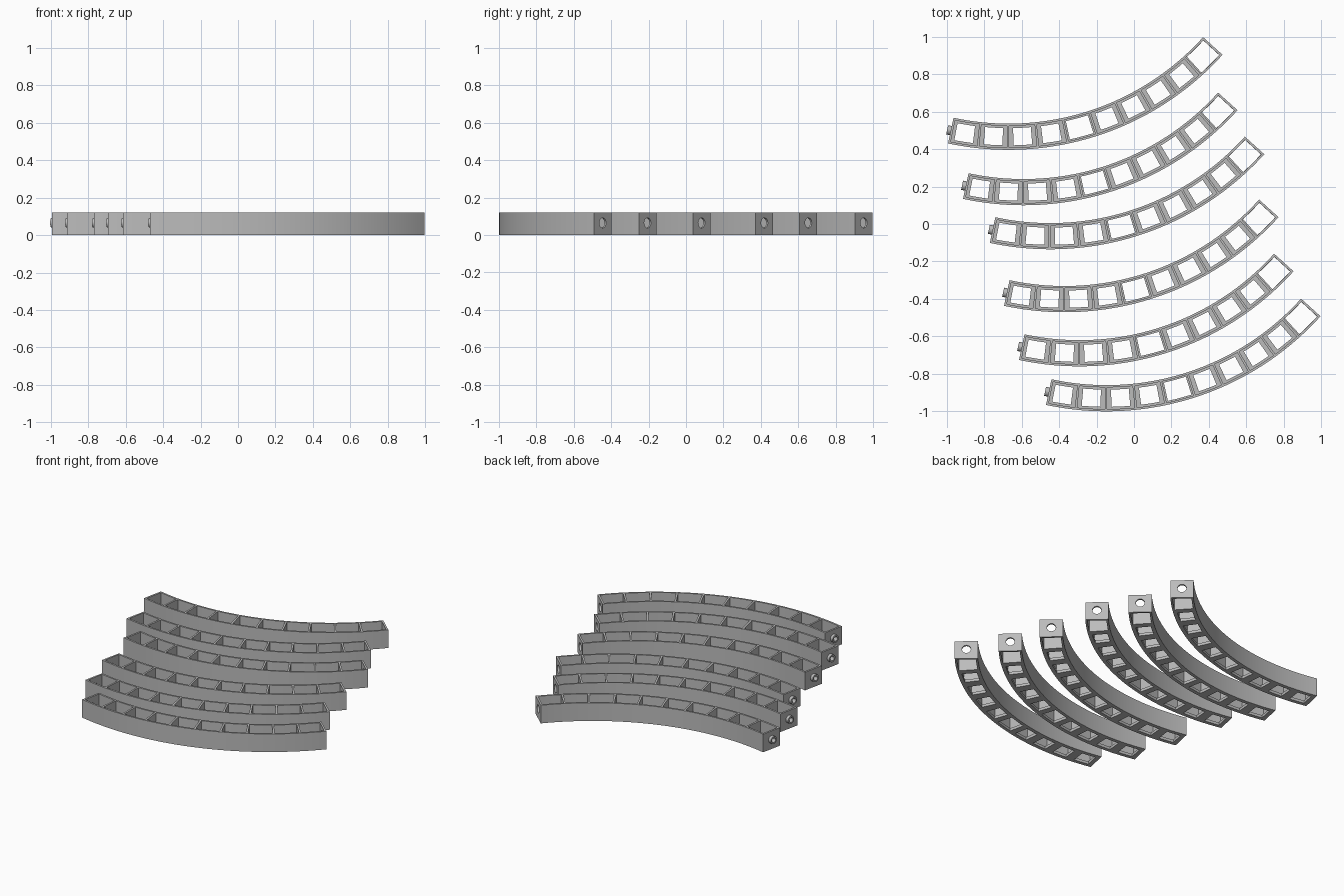
import bpy, bmesh
from math import radians, sin, cos, pi
from mathutils import Matrix, Vector

if "Cube" in bpy.data.objects:
    bpy.data.objects.remove(bpy.data.objects["Cube"])

R_IN, R_OUT, HEIGHT = 1.40, 1.54, 0.12
START, CELL, CELLS = -12.1, 6.0, 10
END = START + CELL * CELLS
R_MID = (R_IN + R_OUT) / 2
WALL, FLOOR = 0.012, 0.018
PLUG_Z = 0.065

grey = bpy.data.materials.new("plain grey")
grey.use_nodes = True
grey.diffuse_color = (0.5, 0.5, 0.5, 1)
grey.node_tree.nodes["Principled BSDF"].inputs["Base Color"].default_value = (0.5, 0.5, 0.5, 1)


def polar(radius, degrees, z):
    a = radians(degrees)
    return Vector((radius * sin(a), -radius * cos(a), z))


def arc_block(bm, a0, a1, r0, r1, z0, z1, steps):
    """Solid curved block between two angles, radii and heights."""
    rings = []
    for i in range(steps + 1):
        a = a0 + (a1 - a0) * i / steps
        rings.append([bm.verts.new(polar(r, a, z))
                      for r, z in ((r0, z0), (r1, z0), (r1, z1), (r0, z1))])
    for p, q in zip(rings, rings[1:]):
        for k in range(4):
            n = (k + 1) % 4
            bm.faces.new((p[k], p[n], q[n], q[k]))
    bm.faces.new(rings[0][::-1])
    bm.faces.new(rings[-1])


def peg(bm, degrees, radius, inward, outward):
    """Cylinder along the strip, reaching from its start towards both sides."""
    along = Matrix.Rotation(radians(degrees), 4, "Z") @ Matrix.Rotation(pi / 2, 4, "Y")
    shift = Matrix.Translation((0, 0, (outward - inward) / 2))
    bmesh.ops.create_cone(bm, cap_ends=True, segments=24, radius1=radius, radius2=radius,
                          depth=inward + outward,
                          matrix=Matrix.Translation(polar(R_MID, degrees, PLUG_Z)) @ along @ shift)


def make_object(name, bm):
    bmesh.ops.recalc_face_normals(bm, faces=bm.faces)
    mesh = bpy.data.meshes.new(name)
    bm.to_mesh(mesh)
    bm.free()
    mesh.materials.append(grey)
    obj = bpy.data.objects.new(name, mesh)
    bpy.context.collection.objects.link(obj)
    return obj


# Solid curved strip and its connecting plug
body = bmesh.new()
arc_block(body, START, END, R_IN, R_OUT, 0, HEIGHT, 60)
strip = make_object("curved_strip", body)
plug_bm = bmesh.new()
peg(plug_bm, START, 0.025, 0.02, 0.006)
plug = make_object("plug", plug_bm)

# Cutters: open cells, floor windows and end holes
pockets, windows, holes = bmesh.new(), bmesh.new(), bmesh.new()
wall_angle = WALL / R_MID * 180 / pi
for i in range(CELLS):
    a0 = START + i * CELL
    a1 = a0 + CELL
    first = wall_angle if i == 0 else wall_angle / 2
    last = wall_angle if i == CELLS - 1 else wall_angle / 2
    arc_block(pockets, a0 + first, a1 - last, R_IN + WALL, R_OUT - WALL, FLOOR, 1, 6)
    # the end cell and one middle cell have wider windows
    margin, rim = (0.5, 0.013) if i == CELLS - 1 else (0.55, 0.02) if i == 4 else (1.1, 0.024)
    arc_block(windows, a0 + margin, a1 - margin, R_IN + rim, R_OUT - rim, -1, FLOOR + 0.01, 6)
peg(holes, START, 0.015, 0.05, 0.04)
peg(holes, END, 0.027, 0.04, 0.04)
cutters = [make_object(n, b) for n, b in
           (("pocket_cutter", pockets), ("window_cutter", windows), ("hole_cutter", holes))]

for helper, operation in [(plug, "UNION")] + [(c, "DIFFERENCE") for c in cutters]:
    helper.hide_render = True
    mod = strip.modifiers.new(helper.name, "BOOLEAN")
    mod.operation = operation
    mod.solver = "EXACT"
    mod.object = helper

# Bake the cuts, then drop the helpers
bpy.context.view_layer.update()
baked = bpy.data.meshes.new_from_object(strip.evaluated_get(bpy.context.evaluated_depsgraph_get()))
for obj in [strip, plug] + cutters:
    bpy.data.objects.remove(obj)

# Six copies laid out in a staggered stack
centre = Vector((-0.147, 0.54, 0))
offsets = [(-0.523, 1.396), (-0.443, 1.10), (-0.30, 0.865), (-0.224, 0.529), (-0.144, 0.24), (0, 0)]
bpy.ops.object.select_all(action="DESELECT")
for n, (x, y) in enumerate(offsets, 1):
    obj = bpy.data.objects.new(f"curved_strip_{n}", baked.copy())
    obj.location = centre + Vector((x, y, 0))
    bpy.context.collection.objects.link(obj)
    obj.select_set(True)
    bpy.context.view_layer.objects.active = obj
bpy.ops.object.shade_smooth_by_angle(angle=radians(30))
